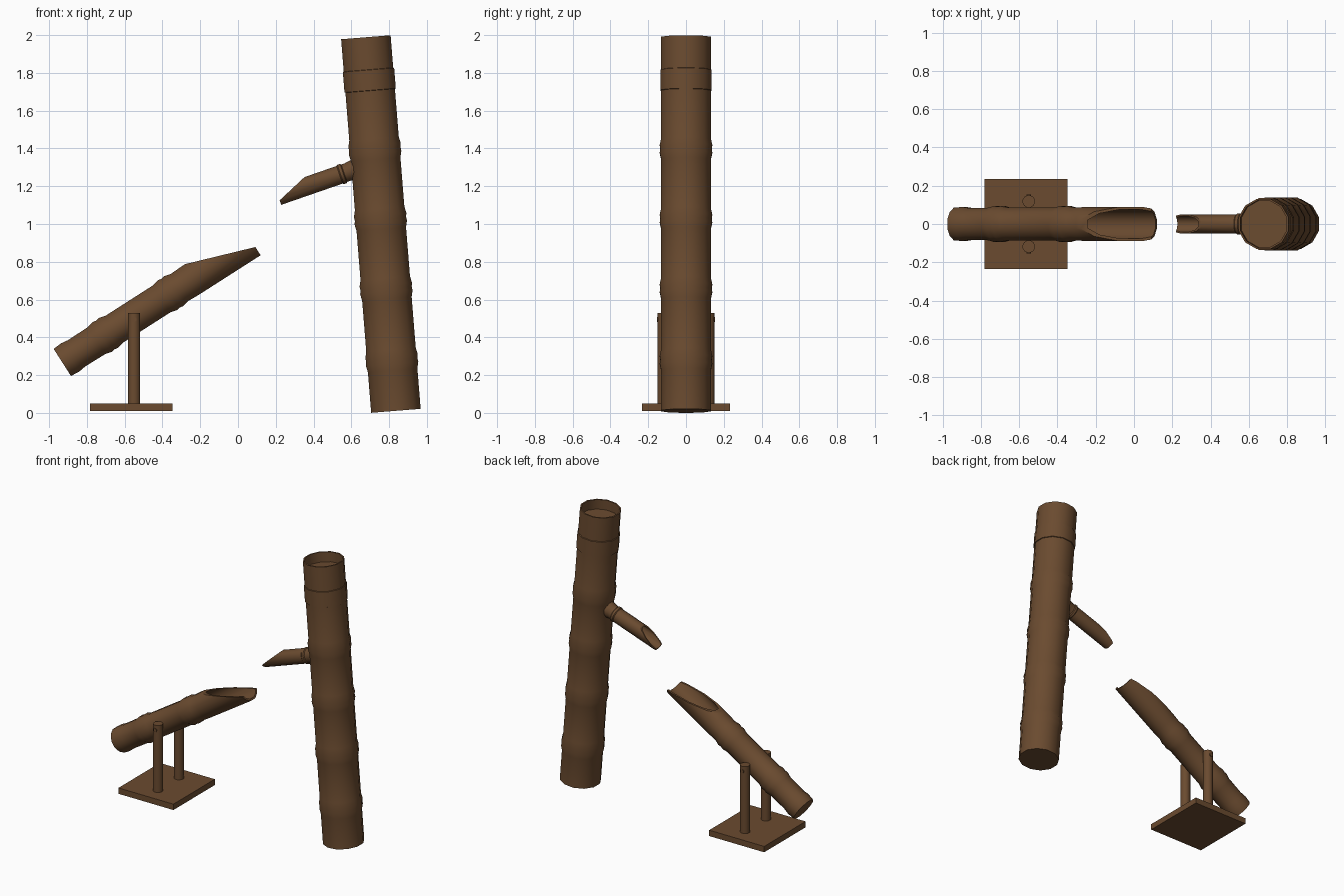
import bpy, bmesh, math
from mathutils import Matrix, Vector

cube = bpy.data.objects.get("Cube")
if cube:
    bpy.data.objects.remove(cube, do_unlink=True)

wood = bpy.data.materials.new("dark brown bamboo")
wood.use_nodes = True
BROWN = (0.145, 0.07, 0.029, 1)
wood.diffuse_color = BROWN
wood.node_tree.nodes["Principled BSDF"].inputs["Base Color"].default_value = BROWN


def finish(name, bm):
    """Turn a bmesh into a shaded, coloured object."""
    bmesh.ops.recalc_face_normals(bm, faces=bm.faces)
    mesh = bpy.data.meshes.new(name)
    bm.to_mesh(mesh)
    bm.free()
    mesh.materials.append(wood)
    mesh.shade_smooth()
    mesh.set_sharp_from_angle(angle=math.radians(35))
    obj = bpy.data.objects.new(name, mesh)
    bpy.context.collection.objects.link(obj)
    return obj


def lathe(name, profile, start, axis, sides=12, cut=None):
    """Spin (radius, distance) points about an axis; cut = two xz points of a slanting slice."""
    z = Vector(axis).normalized()
    y = Vector((0, 1, 0))
    x = y.cross(z)
    if x.length < 0.5:
        x, z = Vector((1, 0, 0)), Vector(axis).normalized()
        y = z.cross(x)
    place = Matrix.Translation(start) @ Matrix((x, y, z)).transposed().to_4x4()
    bm = bmesh.new()
    rings = []
    for r, t in profile:
        angles = [2 * math.pi * (i + 0.5) / sides for i in range(sides)]
        rings.append([bm.verts.new(place @ Vector((r * math.cos(a), r * math.sin(a), t)))
                      for a in angles])
    for low, high in zip(rings, rings[1:]):
        for i in range(sides):
            j = (i + 1) % sides
            bm.faces.new((low[i], low[j], high[j], high[i]))
    bmesh.ops.remove_doubles(bm, verts=bm.verts, dist=0.0005)
    if cut:
        a, b = (Vector((p[0], 0, p[1])) for p in cut)
        d = b - a
        normal = Vector((-d.z, 0, d.x))
        if normal.z < 0:
            normal.negate()
        bmesh.ops.bisect_plane(bm, geom=bm.verts[:] + bm.edges[:] + bm.faces[:],
                               plane_co=a, plane_no=normal, clear_outer=True)
        rim = [e for e in bm.edges if e.is_boundary]
        bmesh.ops.triangle_fill(bm, edges=rim, use_beauty=True)
    return finish(name, bm)


def stalk(r, nodes, bulge):
    """Outer profile points for swollen bamboo joints."""
    points = []
    for t in nodes:
        points += [(r, t - 0.055), (r + bulge, t - 0.02),
                   (r + bulge * 0.6, t), (r + bulge, t + 0.02), (r, t + 0.055)]
    return points


# Tall leaning pole with a shallow cup and a band at the top
R, LENGTH = 0.136, 1.984
pole = [(0, 0), (R, 0)] + stalk(R, (0.27, 0.65, 1.02, 1.39), 0.008)
pole += [(R, 1.70), (R + 0.005, 1.702), (R + 0.005, 1.81), (R, 1.812),
         (R, LENGTH), (R - 0.01, LENGTH), (R - 0.01, LENGTH - 0.07), (0, LENGTH - 0.07)]
lathe("tall_pole", pole, (0.836, 0, 0.011), (-0.159, 0, 1.977))

# Spout on the pole, sliced open at its tip
spout = [(0, -0.06), (0.05, -0.06), (0.056, -0.015), (0.053, 0.01), (0.05, 0.02),
         (0.05, 0.04), (0.056, 0.045), (0.056, 0.06), (0.051, 0.066),
         (0.051, 0.41), (0.043, 0.41), (0.043, 0.12), (0, 0.12)]
lathe("spout", spout, (0.6, 0, 1.282), (-0.945, 0, -0.327),
      cut=((0.37, 1.265), (0.22, 1.125)))

# Tipping tube, sliced open at its upper end
T = 0.088
tube = [(0, 0), (T, 0), (T + 0.004, 0.05), (T - 0.002, 0.09)]
tube += stalk(T, (0.27, 0.68), 0.009)
tube += [(T + 0.003, 0.8), (T + 0.003, 1.19), (T - 0.01, 1.19), (T - 0.01, 0.7), (0, 0.7)]
lathe("tipping_tube", tube, (-0.93, 0, 0.267), (0.842, 0, 0.539),
      cut=((-0.27, 0.79), (0.10, 0.88)))

# Two round posts and the axle between them
for side, y in (("left_side", 0.118), ("right_side", -0.118)):
    lathe("post_" + side, [(0, 0), (0.033, 0), (0.033, 0.49), (0, 0.49)],
          (-0.55, y, 0.04), (0, 0, 1))
lathe("axle", [(0, 0), (0.013, 0), (0.013, 0.308), (0, 0.308)],
      (-0.55, -0.154, 0.495), (0, 1, 0))

# Flat base board
bm = bmesh.new()
bmesh.ops.create_cube(bm, size=1, matrix=Matrix.Translation((-0.565, 0, 0.03))
                      @ Matrix.Diagonal((0.435, 0.468, 0.042, 1)))
finish("base_board", bm)
